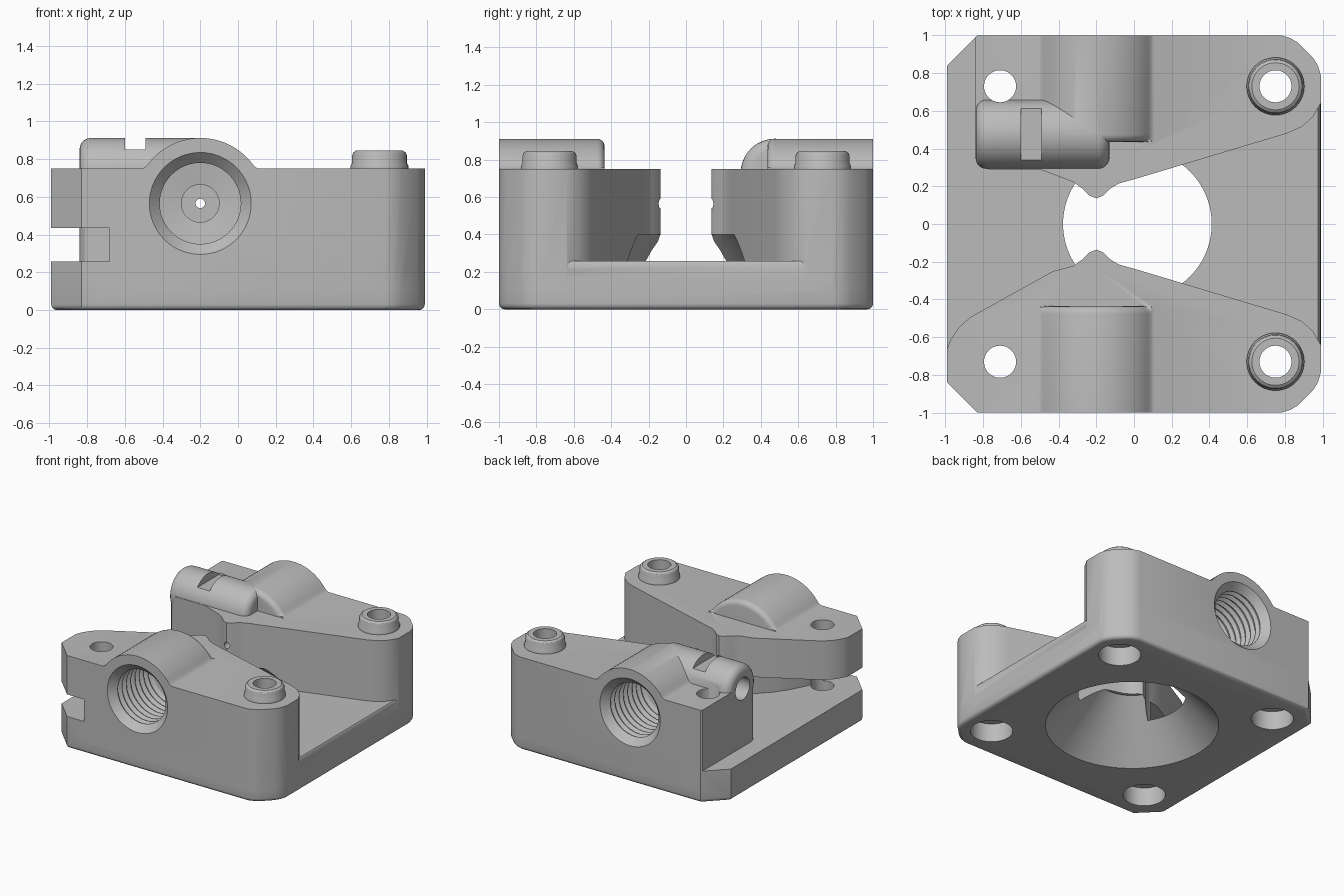
import bpy, bmesh, math
from mathutils import Matrix, Vector

if "Cube" in bpy.data.objects:
    bpy.data.objects.remove(bpy.data.objects["Cube"])

grey = bpy.data.materials.new("plain_grey")
grey.use_nodes = True
grey.diffuse_color = (0.5, 0.5, 0.5, 1)
grey.node_tree.nodes["Principled BSDF"].inputs["Base Color"].default_value = (0.5, 0.5, 0.5, 1)


def make(name, bm):
    bmesh.ops.recalc_face_normals(bm, faces=bm.faces)
    mesh = bpy.data.meshes.new(name)
    bm.to_mesh(mesh)
    bm.free()
    mesh.materials.append(grey)
    ob = bpy.data.objects.new(name, mesh)
    bpy.context.collection.objects.link(ob)
    return ob


def prism(points, low, high, axis="z"):
    """Extrude a 2D outline; axis y takes (x, z) points."""
    bm = bmesh.new()
    place = (lambda a, b, c: (a, b, c)) if axis == "z" else (lambda a, b, c: (a, c, b))
    face = bm.faces.new([bm.verts.new(place(a, b, low)) for a, b in points])
    new = bmesh.ops.extrude_face_region(bm, geom=[face])["geom"]
    shift = Vector(place(0, 0, high - low))
    bmesh.ops.translate(bm, vec=shift, verts=[g for g in new if isinstance(g, bmesh.types.BMVert)])
    return bm


def lathe(profile, matrix, sides=48):
    """Revolve (radius, height) points about z, then place the result."""
    bm = bmesh.new()
    rings = [[bm.verts.new((r * math.cos(k * math.tau / sides), r * math.sin(k * math.tau / sides), h))
              for k in range(sides)] for r, h in profile]
    for low, high in zip(rings, rings[1:]):
        for k in range(sides):
            n = (k + 1) % sides
            bm.faces.new((low[k], low[n], high[n], high[k]))
    bm.faces.new(rings[0])
    bm.faces.new(rings[-1])
    bm.transform(matrix)
    return bm


def bevel(bm, test, width, segments=4):
    edges = [e for e in bm.edges if all(test(v.co) for v in e.verts)]
    bmesh.ops.bevel(bm, geom=edges, offset=width, segments=segments, profile=0.5, affect="EDGES")


def combine(target, tool, operation):
    mod = target.modifiers.new("join", "BOOLEAN")
    mod.operation = operation
    mod.solver = "EXACT"
    mod.object = tool
    bpy.context.view_layer.update()
    graph = bpy.context.evaluated_depsgraph_get()
    mesh = bpy.data.meshes.new_from_object(target.evaluated_get(graph))
    target.modifiers.clear()
    target.data = mesh
    bpy.data.objects.remove(tool)


def flip(points):
    return [(x, -y) for x, y in points]


# Shared outlines: softened right corner, long sloped inner wall with a nose
corner = [(0.78, 1), (0.83, 0.985), (0.87, 0.96), (0.95, 0.88), (0.975, 0.84), (0.99, 0.79)]
inner = [(0.99, 0.64), (0.95, 0.57), (0.89, 0.515), (0.81, 0.48), (0, 0.237), (-0.08, 0.215),
         (-0.13, 0.185), (-0.165, 0.15), (-0.2, 0.136), (-0.235, 0.15), (-0.27, 0.185), (-0.32, 0.222)]
left_chamfer = [(-0.99, 0.84), (-0.83, 1)]

# Base plate with rounded bottom rim and rounded open edge
half = left_chamfer + corner
bm = prism(half + flip(half)[::-1], 0, 0.257)
bevel(bm, lambda c: c.z < 0.001, 0.03)
bevel(bm, lambda c: c.z > 0.25 and c.x > 0.985, 0.09, 6)
body = make("mount_body", bm)

# Front block with arm slot in its left end
front_left = [(-0.43, 0.25), (-0.87, 0.495), (-0.93, 0.55), (-0.97, 0.61), (-0.99, 0.66)]
front = make("front_block", prism(flip(corner + inner + front_left + left_chamfer), 0.1, 0.75))
slot = [(-1.1, -1.1), (-0.68, -1.1), (-0.68, -0.85), (-0.62, -0.66), (-0.55, -0.53),
        (-0.48, -0.43), (-0.36, -0.31), (-0.33, -0.1), (-1.1, -0.1)]
combine(front, make("slot_cutter", prism(slot, 0.05, 0.435)), "DIFFERENCE")
combine(body, front, "UNION")

# Back block with a squared-off left end
back_left = [(-0.5, 0.29), (-0.77, 0.29), (-0.81, 0.305), (-0.83, 0.33), (-0.84, 0.37), (-0.84, 0.99), (-0.83, 1)]
combine(body, make("back_block", prism(corner + inner + back_left, 0.1, 0.75)), "UNION")

# Arched housings over the two threaded bores
AX, AZ, R = -0.2, 0.565, 0.347
arc = [(AX + R * math.cos(math.radians(a)), AZ + R * math.sin(math.radians(a))) for a in range(36, 145, 4)]
arch = [(AX + 0.315, 0.68), (AX + 0.315, 0.745), (AX + 0.292, 0.758)] + arc
arch += [(AX - 0.292, 0.758), (AX - 0.315, 0.745), (AX - 0.315, 0.68)]
for side in (-1, 1):
    bm = prism(arch, side, side * 0.435, "y")
    bevel(bm, lambda c: abs(c.y) < 0.5 and c.z > 0.757, 0.04)
    combine(body, make("bore_housing", bm), "UNION")

# Pivot barrel lying along x, with rounded ends
to_x = Matrix.Rotation(math.pi / 2, 4, "Y")
barrel_axis = Matrix.Translation((0, 0.476, 0.728)) @ to_x
ease = [(0.184 - 0.06 * (1 - math.cos(t)), 0.06 * math.sin(t)) for t in [i * math.pi / 10 for i in range(6)]]
profile = [(r, -0.78 - h) for r, h in ease[::-1]] + [(r, -0.19 + h) for r, h in ease]
combine(body, make("pivot_barrel", lathe(profile, barrel_axis, 64)), "UNION")

# Raised screw seats on the right
seat = [(0.153, 0.6), (0.153, 0.765), (0.145, 0.78), (0.145, 0.82), (0.139, 0.835), (0.125, 0.845)]
for y in (-0.73, 0.73):
    combine(body, make("screw_seat", lathe(seat, Matrix.Translation((0.75, y, 0)))), "UNION")

# Countersunk central opening
combine(body, make("opening_cutter", lathe([(0.682, -0.05), (0.26, 0.4)],
        Matrix.Translation((0.018, 0, 0)), 96)), "DIFFERENCE")

# Screw holes, wider at the bottom
hole = [(0.155, -0.05), (0.155, 0.15), (0.085, 0.15), (0.085, 1)]
for x in (-0.71, 0.75):
    for y in (-0.73, 0.73):
        combine(body, make("hole_cutter", lathe(hole, Matrix.Translation((x, y, 0)))), "DIFFERENCE")

# Threaded bores with a stepped end and a fine through hole
bore = [(0.29, -0.02), (0.215, 0.055)]
for i in range(8):
    start = 0.06 + i * 0.055
    bore += [(0.215, start), (0.24, start + 0.02), (0.24, start + 0.03), (0.215, start + 0.05)]
bore += [(0.1, 0.51), (0.1, 0.56), (0.025, 0.56), (0.025, 0.92)]
for side in (-1, 1):
    place = Matrix.Translation((AX, side, AZ)) @ Matrix.Rotation(side * math.pi / 2, 4, "X")
    combine(body, make("bore_cutter", lathe(bore, place, 64)), "DIFFERENCE")

# Pivot pin hole and the notch across the barrel
combine(body, make("pin_cutter", lathe([(0.09, -0.95), (0.09, -0.45)], barrel_axis)), "DIFFERENCE")
notch = [(-0.6, 0.3), (-0.49, 0.3), (-0.49, 0.66), (-0.6, 0.66)]
combine(body, make("notch_cutter", prism(notch, 0.85, 1.0)), "DIFFERENCE")

# Smooth curved faces, keep machined edges sharp
bpy.ops.object.select_all(action="DESELECT")
body.select_set(True)
bpy.context.view_layer.objects.active = body
bpy.ops.object.shade_smooth_by_angle(angle=math.radians(30))
